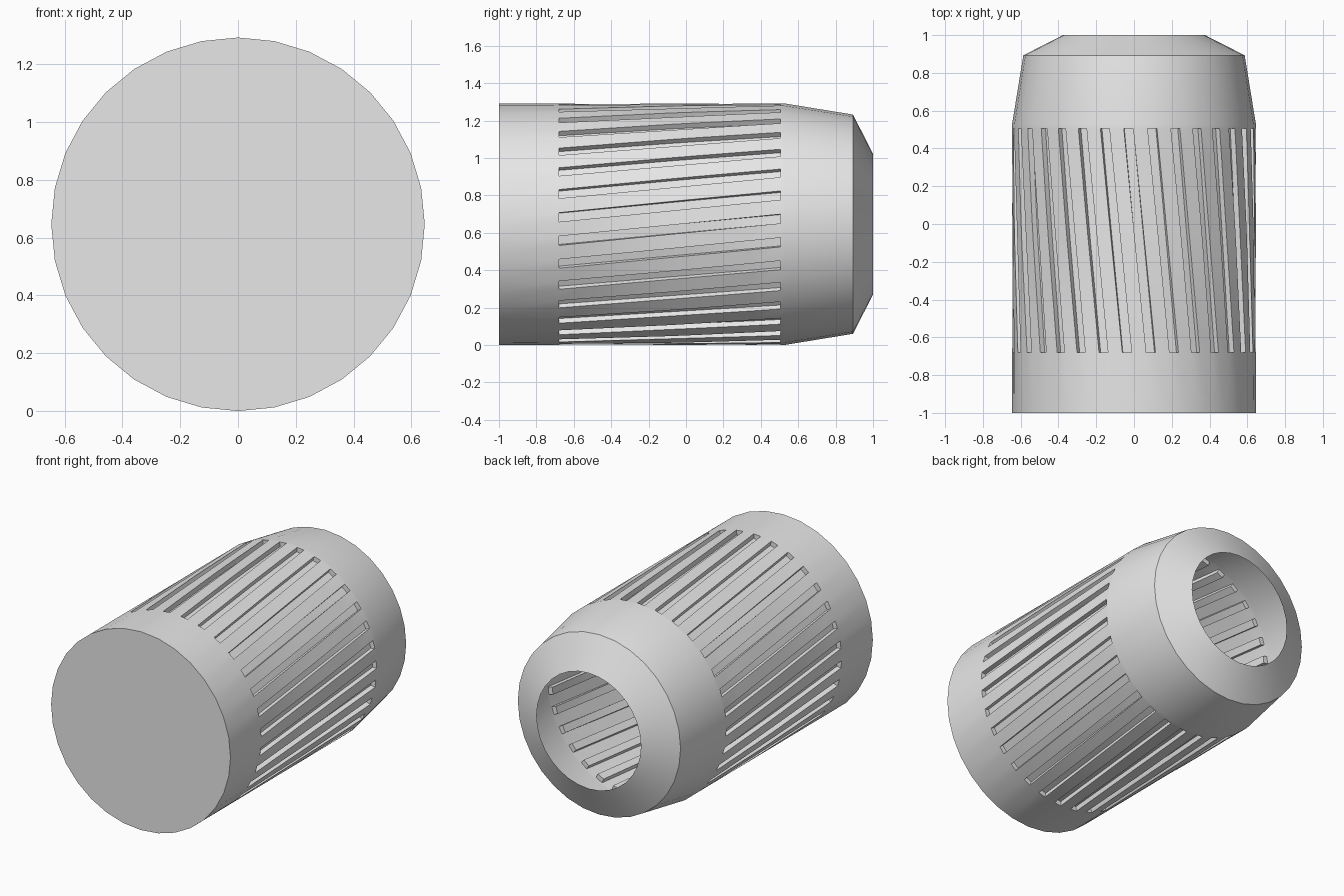
import bpy
import bmesh
import math

cube = bpy.data.objects.get("Cube")
if cube:
    bpy.data.objects.remove(cube, do_unlink=True)

SIDES = 32
STEP = 2 * math.pi / SIDES
RADIUS = 0.646
DEPTH = 0.03
GROOVE_START, GROOVE_END, GROOVE_STEPS = -0.68, 0.505, 8


def ring_point(bm, angle, y, radius, inset=0.0):
    """Vertex on a regular polygon around the y axis."""
    off = angle % STEP - STEP / 2
    r = radius * math.cos(STEP / 2) / math.cos(off) - inset
    return bm.verts.new((r * math.cos(angle), y, RADIUS + r * math.sin(angle)))


def ring(bm, y, radius, first, second, inset=0.0):
    """Two vertices per side: the two edges of one groove, in degrees."""
    return [ring_point(bm, k * STEP + math.radians(a), y, radius, inset)
            for k in range(SIDES) for a in (first, second)]


def quad(bm, a, b, i, j):
    return bm.faces.new((a[i], a[j], b[j], b[i]))


bm = bmesh.new()
period = math.degrees(STEP)
half = period / 2
count = SIDES * 2

# Outer skin: plain front band, twisted grooved band, tapered open back
rings = [ring(bm, -1.0, RADIUS, 0, half)]
floors = []
for s in range(GROOVE_STEPS + 1):
    t = s / GROOVE_STEPS
    y = GROOVE_START + t * (GROOVE_END - GROOVE_START)
    mid = 3.3 + t * (period - 0.7)
    rings.append(ring(bm, y, RADIUS, mid - 2.2, mid + 2.2))
    floors.append(ring(bm, y, RADIUS, mid - 2.2, mid + 2.2, DEPTH))
for y, radius in ((0.525, RADIUS), (0.893, 0.586), (1.0, 0.376)):
    rings.append(ring(bm, y, radius, period, period + half))

for n in range(len(rings) - 1):
    grooved = 1 <= n <= GROOVE_STEPS
    for i in range(count):
        j = (i + 1) % count
        if not (grooved and i % 2 == 0):
            quad(bm, rings[n], rings[n + 1], i, j)
            continue
        # Groove floor and its two side walls
        low, high = floors[n - 1], floors[n]
        quad(bm, low, high, i, j)
        bm.faces.new((rings[n][i], low[i], high[i], rings[n + 1][i]))
        bm.faces.new((low[j], rings[n][j], rings[n + 1][j], high[j]))

# Groove end walls
for i in range(0, count, 2):
    quad(bm, rings[1], floors[0], i, i + 1)
    quad(bm, floors[-1], rings[GROOVE_STEPS + 1], i, i + 1)

# Closed front
bm.faces.new(rings[0])
bmesh.ops.recalc_face_normals(bm, faces=bm.faces)

mesh = bpy.data.meshes.new("grooved_sleeve")
bm.to_mesh(mesh)
bm.free()
sleeve = bpy.data.objects.new("grooved_sleeve", mesh)
bpy.context.collection.objects.link(sleeve)

# Plain grey finish
grey = bpy.data.materials.new("light_grey")
grey.use_nodes = True
colour = (0.8, 0.8, 0.8, 1)
grey.diffuse_color = colour
grey.node_tree.nodes["Principled BSDF"].inputs["Base Color"].default_value = colour
mesh.materials.append(grey)

bpy.ops.object.select_all(action="DESELECT")
sleeve.select_set(True)
bpy.context.view_layer.objects.active = sleeve
bpy.ops.object.shade_smooth_by_angle(angle=math.radians(30))
